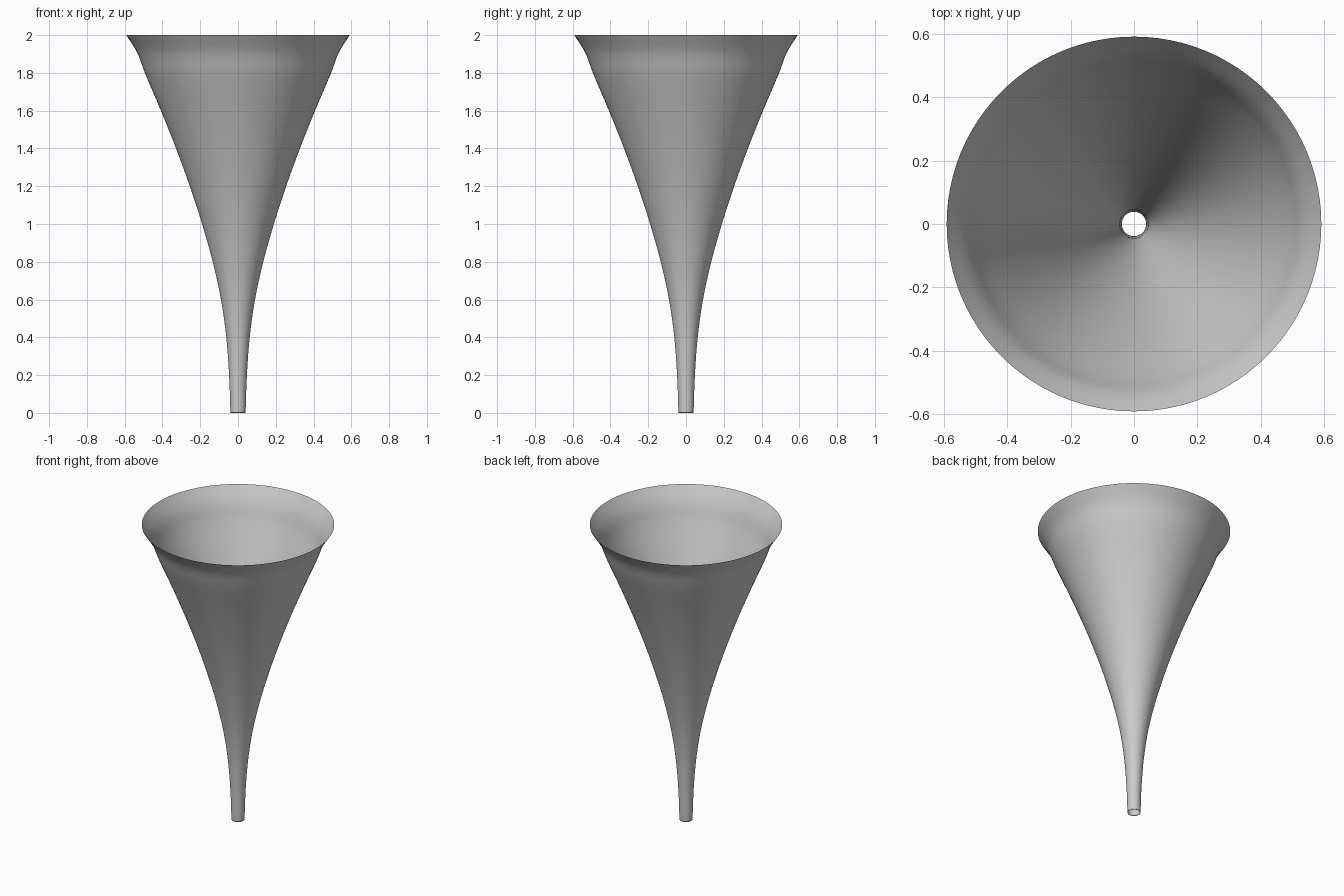
import bpy, bmesh, math

if "Cube" in bpy.data.objects:
    bpy.data.objects.remove(bpy.data.objects["Cube"])

# Horn profile (radius, height): narrow mouthpiece to flared bell
profile = [(0.040, 0.0), (0.041, 0.03), (0.047, 0.2), (0.062, 0.4), (0.09, 0.6),
           (0.134, 0.8), (0.19, 1.0), (0.255, 1.2), (0.328, 1.4), (0.408, 1.6),
           (0.493, 1.8), (0.535, 1.91), (0.592, 2.0)]


def smooth_curve(pts, steps=4):
    """Catmull-Rom interpolation through the profile points."""
    out = []
    for i in range(len(pts) - 1):
        a, b = pts[max(i - 1, 0)], pts[i]
        c, d = pts[i + 1], pts[min(i + 2, len(pts) - 1)]
        # tangents scaled to this span's height
        h = c[1] - b[1]
        m0 = (c[0] - a[0]) / (c[1] - a[1]) * h
        m1 = (d[0] - b[0]) / (d[1] - b[1]) * h
        for s in range(steps):
            t = s / steps
            r = ((2*t**3 - 3*t**2 + 1) * b[0] + (t**3 - 2*t**2 + t) * m0
                 + (3*t**2 - 2*t**3) * c[0] + (t**3 - t**2) * m1)
            out.append((r, b[1] + h * t))
    return out + [pts[-1]]


# Small turned-in lip at the mouthpiece, then the outer wall
points = [(0.0385, 0.012)] + smooth_curve(profile)

# Revolve the open profile into a single thin skin
N = 96
bm = bmesh.new()
rings = [[bm.verts.new((r * math.cos(2 * math.pi * k / N),
                        r * math.sin(2 * math.pi * k / N), z)) for k in range(N)]
         for r, z in points]
for lo, hi in zip(rings, rings[1:]):
    for k in range(N):
        j = (k + 1) % N
        bm.faces.new((lo[k], lo[j], hi[j], hi[k])).smooth = True
mesh = bpy.data.meshes.new("horn_bell")
bm.to_mesh(mesh)
bm.free()
horn = bpy.data.objects.new("horn_bell", mesh)
bpy.context.collection.objects.link(horn)
